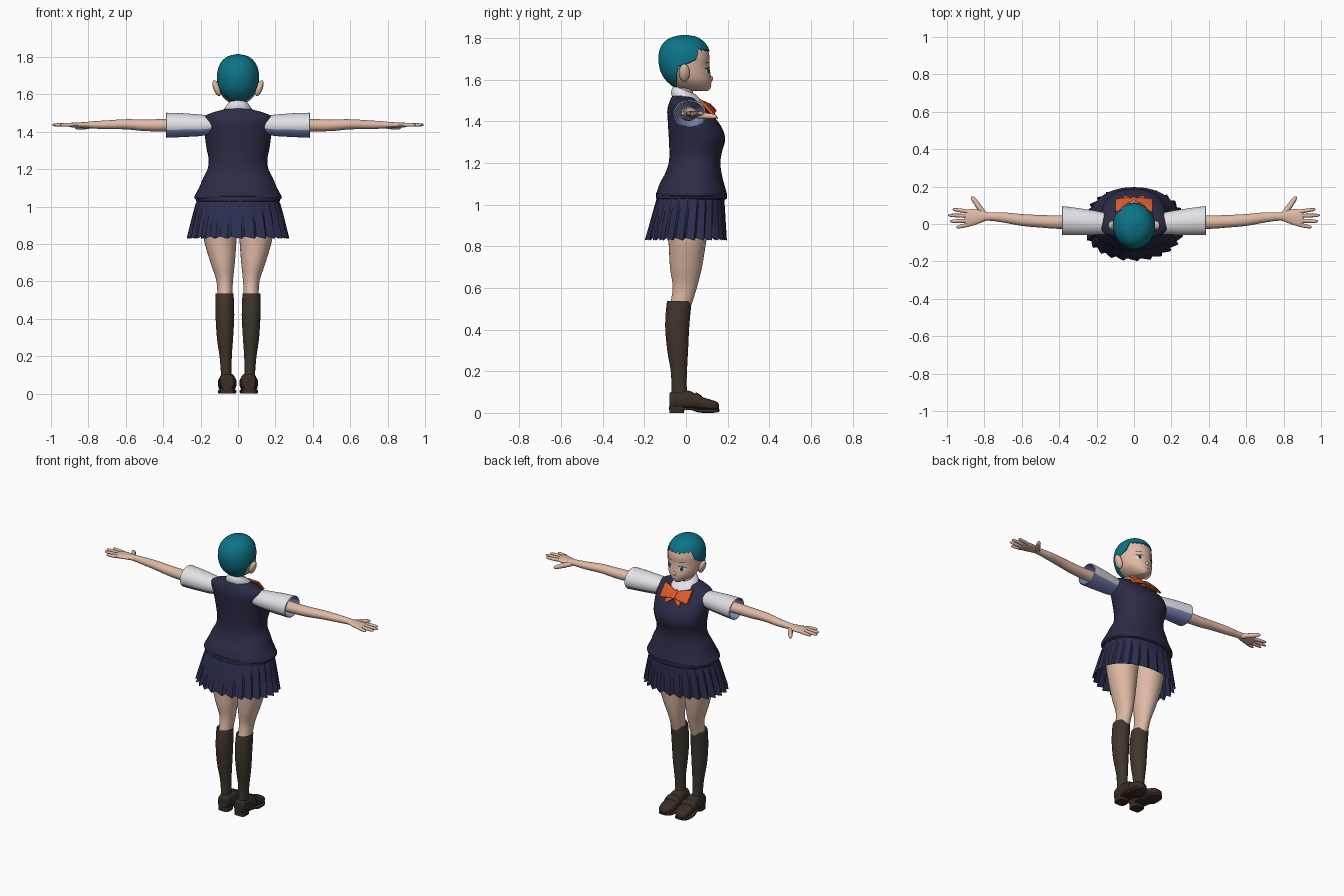
import bpy, bmesh, math
from mathutils import Vector, Matrix
from mathutils.bvhtree import BVHTree

if "Cube" in bpy.data.objects:
    bpy.data.objects.remove(bpy.data.objects["Cube"])


def material(name, *srgb):
    mat = bpy.data.materials.new(name)
    mat.use_nodes = True
    color = [(c / 255 / 12.92) if c < 11 else ((c / 255 + .055) / 1.055) ** 2.4 for c in srgb] + [1]
    mat.diffuse_color = color
    mat.node_tree.nodes["Principled BSDF"].inputs["Base Color"].default_value = color
    return mat


TEAL = material("teal hair", 12, 116, 136)
SKIN = material("skin", 224, 186, 165)
VEST = material("navy knit", 43, 43, 70)
SKIRT = material("navy pleats", 43, 46, 78)
SOCK = material("dark brown sock", 64, 55, 45)
SHOE = material("brown leather", 58, 46, 37)
WHITE = material("white cloth", 232, 232, 238)
SHADE = material("blue grey lining", 125, 138, 190)
ORANGE = material("orange ribbon", 222, 90, 42)
DARK = material("dark lash", 40, 34, 40)


def finish(name, bm, mats, mirror=False, angle=40, thickness=0):
    bmesh.ops.recalc_face_normals(bm, faces=bm.faces)
    mesh = bpy.data.meshes.new(name)
    bm.to_mesh(mesh)
    bm.free()
    for mat in mats:
        mesh.materials.append(mat)
    obj = bpy.data.objects.new(name, mesh)
    bpy.context.collection.objects.link(obj)
    bpy.ops.object.select_all(action="DESELECT")
    obj.select_set(True)
    bpy.context.view_layer.objects.active = obj
    bpy.ops.object.shade_smooth_by_angle(angle=math.radians(angle))
    if thickness:
        solid = obj.modifiers.new("thickness", "SOLIDIFY")
        solid.thickness, solid.offset = thickness, 1
    if mirror:
        obj.modifiers.new("mirror", "MIRROR")
    return obj


def refine(rows, steps=4):
    """Smooth extra rows between the given ones."""
    out = []
    for i in range(len(rows) - 1):
        p, q, r, s = (rows[max(0, min(len(rows) - 1, i + k))] for k in (-1, 0, 1, 2))
        for j in range(steps):
            t = j / steps
            out.append([b + t * (c - a) / 2 + t * t * (a - 2.5 * b + 2 * c - d / 2)
                        + t ** 3 * (1.5 * (b - c) + (d - a) / 2) for a, b, c, d in zip(p, q, r, s)])
    return out + [list(rows[-1])]


def skin(bm, rings, caps=(True, True)):
    loops = [[bm.verts.new(p) for p in ring] for ring in rings]
    n = len(loops[0])
    for low, high in zip(loops, loops[1:]):
        for i in range(n):
            bm.faces.new((low[i], low[(i + 1) % n], high[(i + 1) % n], high[i]))
    for use, loop in zip(caps, (loops[0], loops[-1])):
        if use:
            bm.faces.new(loop)


def section(row, axis, n, power):
    """One rounded cross-section from its bounds; four values mean symmetric about x."""
    if len(row) == 4:
        row = (row[0], -row[1], *row[1:])
    t, a0, a1, b0, b1 = row
    pts = []
    for i in range(n):
        ang = math.tau * i / n
        c, s = (math.copysign(abs(f(ang)) ** (2 / power), f(ang)) for f in (math.cos, math.sin))
        a, b = (a0 + a1 + (a1 - a0) * c) / 2, (b0 + b1 + (b1 - b0) * s) / 2
        pts.append({"x": (t, a, b), "y": (a, t, b), "z": (a, b, t)}[axis])
    return pts


def loft(name, rows, mat, axis="z", n=32, power=2.0, caps=(True, True), steps=4, **kw):
    bm = bmesh.new()
    skin(bm, [section(r, axis, n, power) for r in refine(rows, steps)], caps)
    return finish(name, bm, [mat], **kw)


def lookup(rows, key):
    for p, q in zip(rows, rows[1:]):
        if key <= q[0]:
            t = max(0, (key - p[0]) / (q[0] - p[0]))
            return [a + t * (b - a) for a, b in zip(p, q)]
    return rows[-1]


# Head: rows are height, half width, back, front
head_rows = refine([(1.545, .025, .03, .105), (1.56, .052, -.045, .118), (1.58, .075, -.07, .121),
                    (1.6, .09, -.092, .122), (1.63, .101, -.112, .117), (1.67, .106, -.124, .112),
                    (1.71, .106, -.127, .113), (1.75, .096, -.118, .102), (1.78, .076, -.097, .08),
                    (1.8, .047, -.062, .048), (1.809, .008, -.015, .005)])


def head_point(ang, z):
    _, w, back, front = lookup(head_rows, z)
    return (w * math.sin(ang), (front + back + (front - back) * math.cos(ang)) / 2, z)


COLS = 96
angles = [math.tau * i / COLS for i in range(COLS)]
bm = bmesh.new()
skin(bm, [[head_point(a, r[0]) for a in angles] for r in head_rows])
face_tree = BVHTree.FromBMesh(bm)
finish("head", bm, [SKIN], angle=60)

# Hair cap whose lower edge follows the fringe, temples and nape
hairline = [(0, 1.735), (44, 1.737), (54, 1.75), (64, 1.695), (85, 1.675), (105, 1.66),
            (122, 1.6), (150, 1.563), (180, 1.557)]


def hair_edge(ang):
    deg = abs((math.degrees(ang) + 180) % 360 - 180)
    spike = .022 * abs((deg / 15 + .5) % 1 - .5) if deg < 50 else 0
    return lookup(hairline, deg)[1] + spike


bm = bmesh.new()
edges = [hair_edge(a) for a in angles]
skin(bm, [[head_point(a, e + (1.809 - e) * math.sin(k / 20 * math.pi / 2)) for a, e in zip(angles, edges)]
          for k in range(21)], (False, True))
finish("hair", bm, [TEAL], angle=60, thickness=.006)


def ball(name, center, radii, mat, tilt=0, mirror=False):
    bm = bmesh.new()
    bmesh.ops.create_uvsphere(bm, u_segments=20, v_segments=12, radius=1)
    bm.transform(Matrix.Translation(center) @ Matrix.Rotation(tilt, 4, "Y") @ Matrix.Diagonal((*radii, 1)))
    return finish(name, bm, [mat], mirror, 60)


ball("ears", (.114, -.008, 1.633), (.018, .026, .045), SKIN, .35, True)
ball("nose", (0, .118, 1.605), (.011, .012, .014), SKIN)


def face_plate(name, x, z, w, h, mat, lift, tilt=0, mirror=True):
    """Thin painted oval laid on the face."""
    bm = bmesh.new()
    rings = []
    for k in (.05, .5, 1):
        ring = []
        for i in range(20):
            a = math.tau * i / 20
            px, pz = k * w * math.cos(a), k * h * math.sin(a)
            origin = Vector((x + px, 1, z + pz + tilt * px))
            ring.append(face_tree.ray_cast(origin, Vector((0, -1, 0)))[0] + Vector((0, lift, 0)))
        rings.append(ring)
    skin(bm, rings, (True, False))
    finish(name, bm, [mat], mirror)


face_plate("eye_whites", .045, 1.64, .02, .014, WHITE, .002)
face_plate("irises", .043, 1.64, .01, .013, TEAL, .003)
face_plate("pupils", .043, 1.64, .005, .007, DARK, .004)
face_plate("lashes", .046, 1.655, .023, .003, DARK, .004, -.1)
face_plate("brows", .045, 1.682, .02, .002, DARK, .002, -.1)
face_plate("mouth", 0, 1.573, .014, .0015, DARK, .002, 0, False)

# Neck and collar
loft("neck", [(1.46, .055, -.06, .045), (1.53, .043, -.05, .035), (1.6, .043, -.045, .035)], SKIN)
bm = bmesh.new()
rings = []
for z, slope, half, back, front in ((1.5, .35, .078, -.07, .094), (1.515, .35, .08, -.073, .096),
                                    (1.54, .4, .06, -.064, .06), (1.548, .4, .05, -.056, .045),
                                    (1.52, .4, .045, -.05, .038)):
    rings.append([(x, y, h - slope * y) for x, y, h in section((z, half, back, front), "z", 40, 2)])
skin(bm, rings, (False, False))
finish("collar", bm, [WHITE])

# Knitted vest with a hem band
loft("vest", [(1.035, .222, -.135, .19), (1.05, .234, -.142, .196), (1.075, .222, -.136, .19),
              (1.11, .204, -.122, .18), (1.15, .188, -.1, .171), (1.2, .163, -.083, .165),
              (1.25, .157, -.08, .172), (1.31, .168, -.082, .188), (1.36, .175, -.085, .177),
              (1.41, .18, -.088, .145), (1.45, .185, -.09, .106), (1.48, .18, -.084, .076),
              (1.5, .145, -.077, .056), (1.515, .092, -.07, .045), (1.528, .05, -.06, .035)],
     VEST, n=48, power=2.2)
loft("vest_hem", [(1.025, .217, -.137, .19), (1.03, .224, -.143, .196), (1.055, .226, -.143, .197),
                  (1.06, .22, -.137, .192)], VEST, n=48, power=2.2, steps=1)

# Pleated skirt: every pleat is a wide panel and a sharp fold
PLEATS = 26
bm = bmesh.new()
rings = []
for k in range(7):
    t = k / 6
    row = (1.05 - .21 * t, .212 + .055 * t ** .8, -.135 - .058 * t, .182 + .009 * t)
    ring = []
    for i, (x, y, z) in enumerate(section(row, "z", PLEATS * 4, 2.15)):
        step = (i % 4) / 3
        f = 1 + (.015 + .06 * t) * (step - .6)
        ring.append((x * f, y * f, z - .012 * t * step))
    rings.append(ring)
skin(bm, rings, (False, False))
finish("skirt", bm, [SKIRT], angle=25)

# Legs and socks
loft("legs", [(1.0, .0, .2, -.11, .13), (.84, .007, .186, -.086, .1), (.7, .017, .147, -.077, .077),
              (.6, .027, .115, -.064, .052), (.5, .032, .11, -.08, .02)], SKIN, mirror=True)
loft("socks", [(.525, .03, .112, -.085, .02), (.53, .024, .12, -.092, .026), (.42, .02, .12, -.1, .016),
               (.3, .026, .113, -.09, .01), (.2, .033, .099, -.073, .005), (.12, .034, .092, -.07, .004),
               (.05, .03, .09, -.07, .02)], SOCK, mirror=True)

# Loafers: upper, strap, front sole and heel
loft("shoe_uppers", [(-.08, .035, .085, .02, .07), (-.074, .024, .094, .018, .1), (-.02, .016, .099, .018, .11),
                     (.02, .013, .102, .02, .105), (.06, .01, .105, .018, .083), (.11, .012, .105, .012, .066),
                     (.145, .024, .096, .012, .055), (.158, .042, .078, .015, .042)],
     SHOE, "y", power=2.6, mirror=True)
loft("shoe_straps", [(.045, .01, .107, .02, .097), (.05, .007, .108, .02, .098), (.072, .007, .108, .02, .086),
                     (.077, .01, .107, .02, .08)], SHOE, "y", power=2.4, steps=1, mirror=True)
loft("soles", [(-.06, .026, .092, .015, .03), (.02, .015, .1, .014, .026), (.06, .009, .107, .002, .02),
               (.12, .012, .106, 0, .018), (.15, .026, .094, .003, .018), (.162, .044, .076, .008, .02)],
     SHOE, "y", power=5, mirror=True)
loft("heels", [(0, .022, .096, -.08, -.01), (.03, .02, .098, -.081, -.004)], SHOE, power=4, steps=1, mirror=True)

# Short sleeves: pale blue underneath and inside
sleeves = loft("sleeves", [(.13, -.055, .055, 1.39, 1.485), (.2, -.057, .07, 1.377, 1.492),
                           (.29, -.06, .084, 1.372, 1.499), (.383, -.06, .096, 1.368, 1.502),
                           (.386, -.055, .09, 1.373, 1.497), (.33, -.05, .08, 1.38, 1.49),
                           (.27, -.02, .05, 1.41, 1.47)],
               WHITE, "x", caps=(False, False), steps=1, mirror=True)
sleeves.data.materials.append(SHADE)
for face in sleeves.data.polygons:
    inside = abs((face.center - Vector((face.center.x, .015, 1.436))).normalized().dot(face.normal)) and \
        face.normal.dot(face.center - Vector((face.center.x, .015, 1.436))) < 0
    face.material_index = int(inside or face.normal.z < -.45)

# Arms and palms
loft("arms", [(.26, -.025, .05, 1.4, 1.472), (.4, -.026, .046, 1.402, 1.468), (.5, -.019, .048, 1.404, 1.466),
              (.6, -.01, .053, 1.413, 1.467), (.7, .008, .062, 1.414, 1.461), (.78, .018, .062, 1.418, 1.456),
              (.815, .008, .072, 1.421, 1.452), (.86, -.008, .08, 1.422, 1.45), (.895, -.014, .076, 1.425, 1.448),
              (.905, -.008, .068, 1.43, 1.444)], SKIN, "x", n=24, mirror=True)


def finger(name, start, end, r):
    start, end = Vector(start), Vector(end)
    turn = (end - start).to_track_quat("Z", "Y")
    bm = bmesh.new()
    skin(bm, [[start.lerp(end, t) + turn @ Vector((r * k * math.cos(a * math.tau / 10),
                                                  r * k * math.sin(a * math.tau / 10), 0)) for a in range(10)]
              for t, k in ((0, 1), (.45, 1), (.8, .85), (.94, .6), (1, .15))])
    finish(name, bm, [SKIN], True, 60)


for label, base, tip, x in (("index", .066, .079, .97), ("middle", .043, .047, .995),
                            ("ring", .018, .014, .985), ("little", -.004, -.018, .95)):
    finger(label + "_fingers", (.885, base, 1.437), (x, tip, 1.437), .0105)
finger("thumbs", (.8, .05, 1.43), (.868, .147, 1.422), .015)


# Ribbon bow, leaning along the chest
def ribbon(name, rows, **kw):
    obj = loft(name, rows, ORANGE, "x", n=16, power=4, steps=2, **kw)
    for v in obj.data.vertices:
        v.co.y -= .85 * (v.co.z - 1.468)


ribbon("bow_wings", [(.006, .108, .126, 1.452, 1.482), (.04, .1, .126, 1.443, 1.492),
                     (.1, .09, .108, 1.432, 1.505)], mirror=True)
ribbon("bow_tails", [(.004, .098, .11, 1.44, 1.475), (.03, .1, .112, 1.422, 1.46),
                     (.055, .098, .108, 1.412, 1.44)], mirror=True)
ribbon("bow_knot", [(-.015, .104, .13, 1.45, 1.484), (0, .102, .134, 1.446, 1.488), (.015, .104, .13, 1.45, 1.484)])
